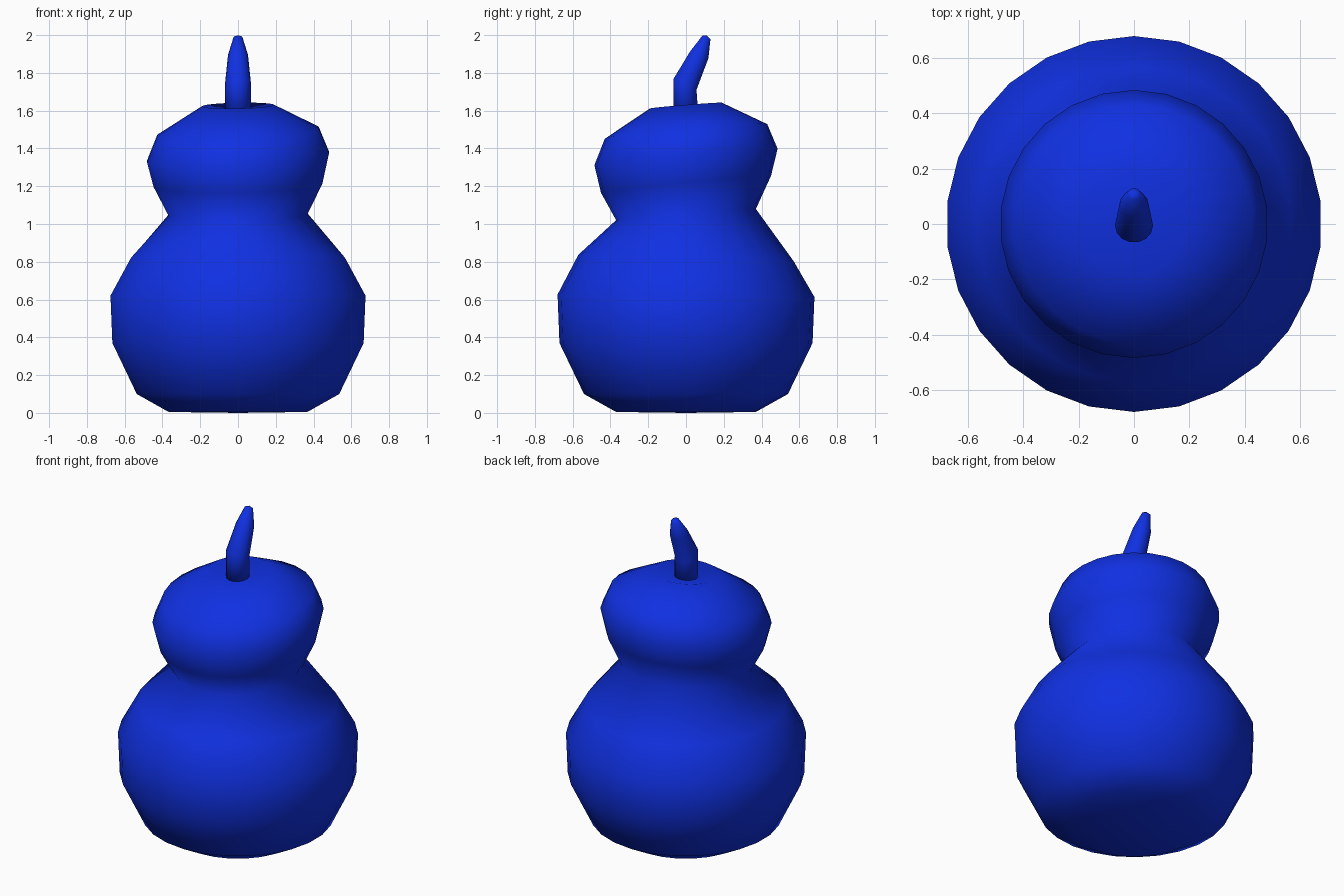
import bpy, bmesh
from math import sin, cos, pi
from mathutils import Vector

if "Cube" in bpy.data.objects:
    bpy.data.objects.remove(bpy.data.objects["Cube"])

skin = bpy.data.materials.new("blue_skin")
skin.diffuse_color = (0.005, 0.03, 0.76, 1)
skin.use_nodes = True
skin.node_tree.nodes["Principled BSDF"].inputs["Base Color"].default_value = skin.diffuse_color


def loft(name, rings, start, end):
    """Skin a list of vertex rings and close both ends with a fan."""
    bm = bmesh.new()
    loops = [[bm.verts.new(p) for p in ring] for ring in rings]
    n = len(loops[0])
    for a, b in zip(loops, loops[1:]):
        for i in range(n):
            j = (i + 1) % n
            bm.faces.new((a[i], a[j], b[j], b[i]))
    for loop, tip in ((loops[0], start), (loops[-1], end)):
        v = bm.verts.new(tip)
        for i in range(n):
            bm.faces.new((loop[i], loop[(i + 1) % n], v))
    bmesh.ops.recalc_face_normals(bm, faces=bm.faces)
    for f in bm.faces:
        f.smooth = True
    me = bpy.data.meshes.new(name)
    bm.to_mesh(me)
    bm.free()
    me.materials.append(skin)
    ob = bpy.data.objects.new(name, me)
    bpy.context.collection.objects.link(ob)
    return ob


# Gourd body: radius, height, slope along x, slope along y (upper bulb leans)
profile = [
    (0.37, 0.005, 0, 0), (0.54, 0.10, 0, 0), (0.67, 0.37, 0, 0),
    (0.68, 0.62, 0, -0.01), (0.57, 0.82, 0, -0.03), (0.37, 1.05, 0.01, 0.08),
    (0.45, 1.21, 0.02, 0.10), (0.485, 1.355, 0.05, 0.09),
    (0.43, 1.49, 0.05, 0.09), (0.19, 1.627, 0.02, 0.08),
]
SIDES = 26
body_rings = []
for r, z, sx, sy in profile:
    ring = []
    for i in range(SIDES):
        a = pi / 2 + 2 * pi * i / SIDES
        x, y = r * cos(a), r * sin(a)
        ring.append((x, y, z + sx * x + sy * y))
    body_rings.append(ring)
loft("gourd_body", body_rings, (0, 0, 0), (0, 0, 1.585))

# Bent stem: centre y, centre z, radius, direction of the cross-section in y
stem_path = [
    (0.0, 1.57, 0.067, 0.0), (-0.005, 1.74, 0.069, -0.45),
    (0.07, 1.895, 0.053, -0.35), (0.108, 1.988, 0.024, -0.4),
]
stem_rings = []
for cy, cz, r, tilt in stem_path:
    side = Vector((0, cos(tilt), sin(tilt)))
    stem_rings.append([Vector((0, cy, cz)) + r * cos(a) * Vector((1, 0, 0)) + r * sin(a) * side
                       for a in (2 * pi * i / 14 for i in range(14))])
loft("stem", stem_rings, (0, 0, 1.57), (0, 0.111, 1.997))
